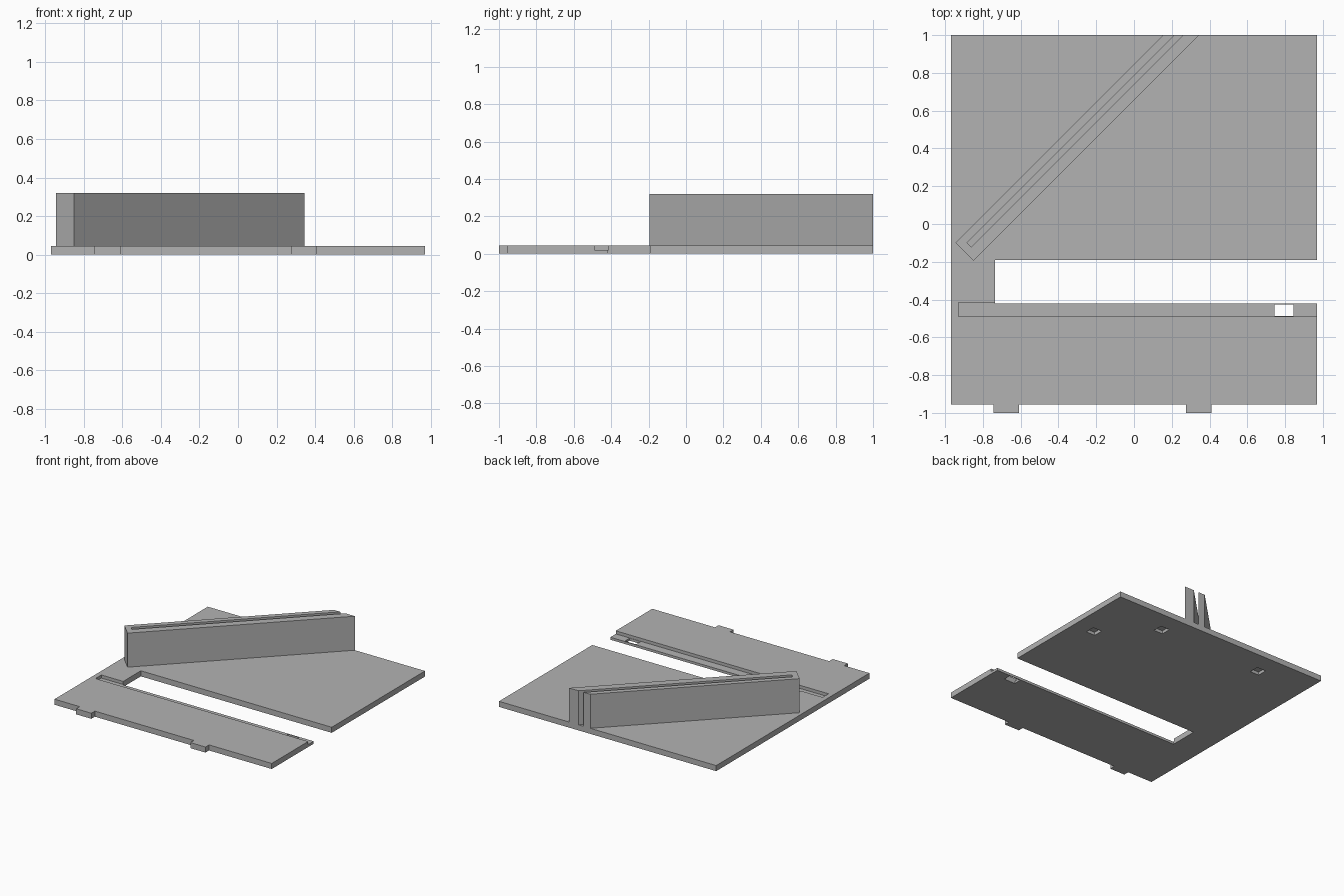
import bpy, bmesh

if "Cube" in bpy.data.objects:
    bpy.data.objects.remove(bpy.data.objects["Cube"])

T = 0.045          # plate thickness
TOP = 0.32         # wall top

grey = bpy.data.materials.new("plain grey")
grey.diffuse_color = (0.45, 0.45, 0.45, 1)
grey.use_nodes = True
grey.node_tree.nodes["Principled BSDF"].inputs["Base Color"].default_value = grey.diffuse_color


def prism(name, outline, z0, z1):
    """Extrude a counter-clockwise outline from z0 to z1."""
    bm = bmesh.new()
    face = bm.faces.new([bm.verts.new((x, y, z0)) for x, y in outline])
    top = bmesh.ops.extrude_face_region(bm, geom=[face])["geom"]
    bmesh.ops.translate(bm, vec=(0, 0, z1 - z0),
                        verts=[g for g in top if isinstance(g, bmesh.types.BMVert)])
    bmesh.ops.recalc_face_normals(bm, faces=bm.faces)
    mesh = bpy.data.meshes.new(name)
    bm.to_mesh(mesh)
    bm.free()
    mesh.materials.append(grey)
    obj = bpy.data.objects.new(name, mesh)
    bpy.context.collection.objects.link(obj)
    return obj


def cut(target, name, x0, x1, y0, y1, z0, z1):
    """Subtract a box from the target with a boolean modifier."""
    cutter = prism(name, [(x0, y0), (x1, y0), (x1, y1), (x0, y1)], z0, z1)
    cutter.hide_render = True
    cutter.hide_set(True)
    cutter.display_type = 'WIRE'
    mod = target.modifiers.new(name, 'BOOLEAN')
    mod.operation = 'DIFFERENCE'
    mod.solver = 'EXACT'
    mod.object = cutter


# Base plate with two front tabs and the long slot open on the right
front = [(-0.97, -0.955)]
for a, b in ((-0.745, -0.61), (0.275, 0.41)):
    front += [(a, -0.955), (a, -1), (b, -1), (b, -0.955)]
base = prism("base_plate", front + [
    (0.97, -0.955), (0.97, -0.42), (-0.735, -0.42), (-0.735, -0.19),
    (0.97, -0.19), (0.97, 1), (-0.97, 1)], 0, T)

# Sunken ledge along the slot, and the hole through it
cut(base, "ledge_cutter", -0.93, 1.1, -0.49, -0.415, 0.02, 0.1)
cut(base, "through_hole_cutter", 0.745, 0.845, -0.487, -0.427, -0.1, 0.1)

# Shallow sockets in the underside
for i, (x, y) in enumerate(((0.79, 0.48), (0.42, 0.82), (-0.52, 0.81))):
    cut(base, f"socket_cutter_{i + 1}", x - 0.04, x + 0.04, y - 0.04, y + 0.04, -0.1, 0.025)

# Diagonal wall with a narrow channel open at the back
prism("diagonal_wall", [
    (-0.945, -0.1), (-0.85, -0.195), (0.345, 1), (0.26, 1),
    (-0.862, -0.122), (-0.885, -0.099), (0.214, 1), (0.155, 1)], T, TOP)
